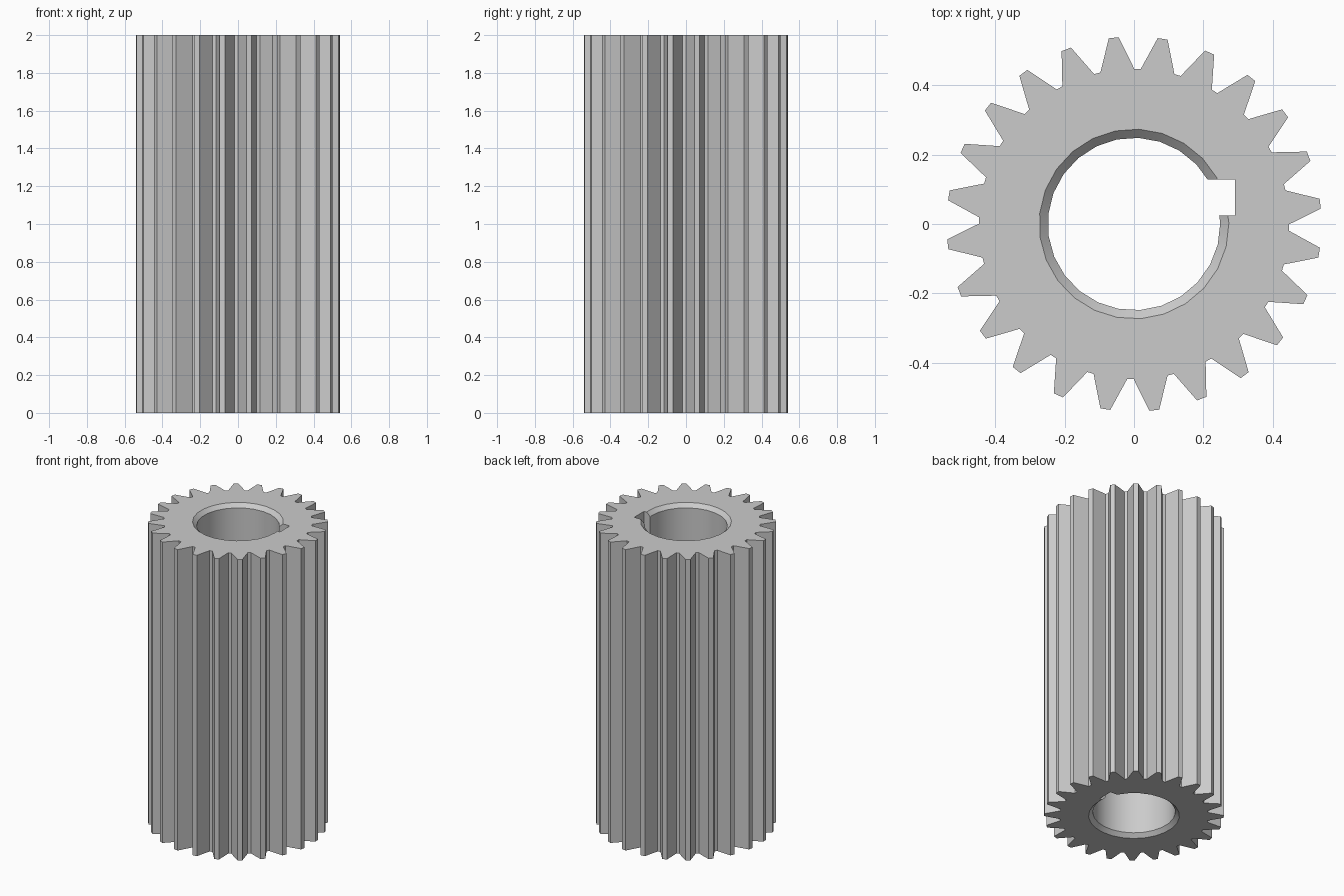
import bpy
import bmesh
from math import cos, sin, radians, tau

cube = bpy.data.objects.get("Cube")
if cube:
    bpy.data.objects.remove(cube, do_unlink=True)

TEETH, LENGTH = 24, 2.0
TIP_R, ROOT_R = 0.541, 0.448
BORE_R, CHAMFER = 0.249, 0.025

steel = bpy.data.materials.new("grey_steel")
steel.use_nodes = True
steel.diffuse_color = (0.6, 0.6, 0.6, 1)
steel.node_tree.nodes["Principled BSDF"].inputs["Base Color"].default_value = (0.6, 0.6, 0.6, 1)


def loft(name, rings):
    """Closed solid skinned through a stack of equal-sized point rings."""
    bm = bmesh.new()
    loops = [[bm.verts.new(p) for p in ring] for ring in rings]
    n = len(loops[0])
    for low, high in zip(loops, loops[1:]):
        for i in range(n):
            j = (i + 1) % n
            bm.faces.new((low[i], low[j], high[j], high[i]))
    bm.faces.new(loops[0][::-1])
    bm.faces.new(loops[-1])
    bmesh.ops.recalc_face_normals(bm, faces=bm.faces)
    mesh = bpy.data.meshes.new(name)
    bm.to_mesh(mesh)
    bm.free()
    mesh.materials.append(steel)
    obj = bpy.data.objects.new(name, mesh)
    bpy.context.collection.objects.link(obj)
    return obj


# Toothed body: straight-flanked teeth extruded along z
outline = []
for k in range(TEETH):
    for offset, r in ((-6.3, ROOT_R), (-1.53, TIP_R), (1.53, TIP_R), (6.3, ROOT_R)):
        a = radians(6.2 + k * 360 / TEETH + offset)
        outline.append((r * cos(a), r * sin(a)))
gear = loft("pinion_gear", [[(x, y, z) for x, y in outline] for z in (0, LENGTH)])

# Bore cutter with a chamfer at each end
SEGMENTS = 25
stations = ((-CHAMFER, BORE_R + 2 * CHAMFER), (CHAMFER, BORE_R),
            (LENGTH - CHAMFER, BORE_R), (LENGTH + CHAMFER, BORE_R + 2 * CHAMFER))
bore = loft("bore_cutter", [
    [(r * cos(radians(0.6) + tau * i / SEGMENTS), r * sin(radians(0.6) + tau * i / SEGMENTS), z)
     for i in range(SEGMENTS)] for z, r in stations])

# Keyway cutter, a slot running the whole length
slot = ((0.05, 0.025), (0.291, 0.025), (0.291, 0.128), (0.05, 0.128))
keyway = loft("keyway_cutter", [[(x, y, z) for x, y in slot] for z in (-0.1, LENGTH + 0.1)])

# Cut the bore and keyway, then discard the cutters
bpy.ops.object.select_all(action='DESELECT')
bpy.context.view_layer.objects.active = gear
gear.select_set(True)
for cutter in (bore, keyway):
    cutter.hide_render = True
    mod = gear.modifiers.new(cutter.name, 'BOOLEAN')
    mod.operation = 'DIFFERENCE'
    mod.solver = 'EXACT'
    mod.object = cutter
    bpy.ops.object.modifier_apply(modifier=mod.name)
    bpy.data.objects.remove(cutter, do_unlink=True)

# Smooth bore wall, crisp teeth and chamfers
bpy.ops.object.shade_smooth_by_angle(angle=radians(20))
